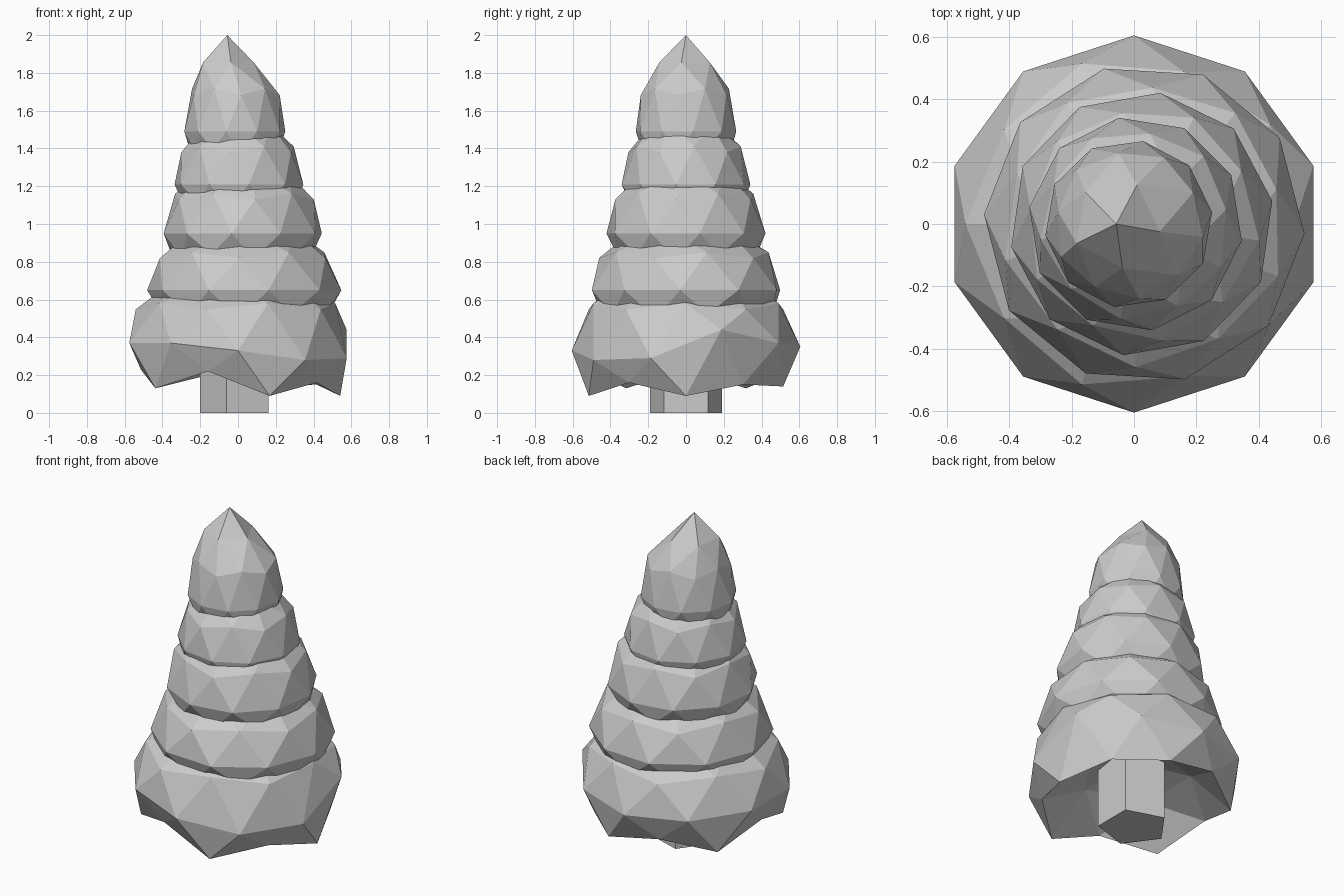
import bpy, bmesh, math
from mathutils import Matrix

if "Cube" in bpy.data.objects:
    bpy.data.objects.remove(bpy.data.objects["Cube"])

grey = bpy.data.materials.new("plain grey")
grey.use_nodes = True
grey.diffuse_color = (0.6, 0.6, 0.6, 1)
grey.node_tree.nodes["Principled BSDF"].inputs["Base Color"].default_value = grey.diffuse_color


def finish(bm, name):
    bmesh.ops.recalc_face_normals(bm, faces=bm.faces)
    mesh = bpy.data.meshes.new(name)
    bm.to_mesh(mesh)
    bm.free()
    mesh.materials.append(grey)
    obj = bpy.data.objects.new(name, mesh)
    bpy.context.collection.objects.link(obj)


def foliage(name, x, z, radius, up, down, twist, shape=None):
    """Faceted ball: widest ring at height z, stretched separately up and down."""
    bm = bmesh.new()
    bmesh.ops.create_icosphere(bm, subdivisions=2, radius=1)
    bm.transform(Matrix.Rotation(math.pi, 4, 'Z'))
    for v in bm.verts:
        unit = v.co.copy()
        v.co.z *= up if unit.z > 0 else down
        v.co.x *= radius
        v.co.y *= radius
        if shape:
            shape(v, unit)
    bm.transform(Matrix.Translation((x, 0, z)) @ Matrix.Rotation(math.radians(twist), 4, 'Z'))
    finish(bm, name)


# Lowest tier: uneven rim, jagged hem and hollow underside
RIM = [.44, .37, .35, .36, .37, .37, .37, .33, .28, .29]
HEM = [.09, .15, .14, .20, .13, .23, .13, .22, .09, .16]


def skirt(v, unit):
    step = math.degrees(math.atan2(unit.y, unit.x)) / 36
    if abs(unit.z) < 0.1:
        v.co.z = RIM[round(step - 0.5) % 10]
    elif -0.6 < unit.z < 0:
        v.co.z = HEM[round(step) % 10]
    elif unit.z < 0:
        v.co.z = 0.42 if unit.z < -0.95 else 0.34
    else:
        v.co.z += 0.36


# Top tier: pointed tip leaning to one side
def tip(v, unit):
    if unit.z > 0.8:
        v.co.x -= 0.04 * math.cos(math.radians(26))
        v.co.y += 0.04 * math.sin(math.radians(26))
    if unit.z > 0.95:
        v.co.z = 0.51


foliage("foliage_tier_1", 0, 0, 0.605, 0.42, 0.4, 0, skirt)
foliage("foliage_tier_2", 0.033, 0.65, 0.515, 0.38, 0.28, 14.6)
foliage("foliage_tier_3", 0.025, 0.95, 0.425, 0.40, 0.25, 28)
foliage("foliage_tier_4", 0.005, 1.21, 0.345, 0.38, 0.22, 9)
foliage("foliage_tier_5", -0.017, 1.49, 0.27, 0.43, 0.22, 26, tip)

# Five-sided trunk
bm = bmesh.new()
bmesh.ops.create_cone(bm, cap_ends=True, segments=5, radius1=0.2, radius2=0.2, depth=0.5)
corner = max(bm.verts, key=lambda v: v.co.y + 0.001 * v.co.x).co
turn = math.pi - math.atan2(corner.y, corner.x)
bm.transform(Matrix.Translation((0, 0, 0.25)) @ Matrix.Rotation(turn, 4, 'Z'))
finish(bm, "trunk")
